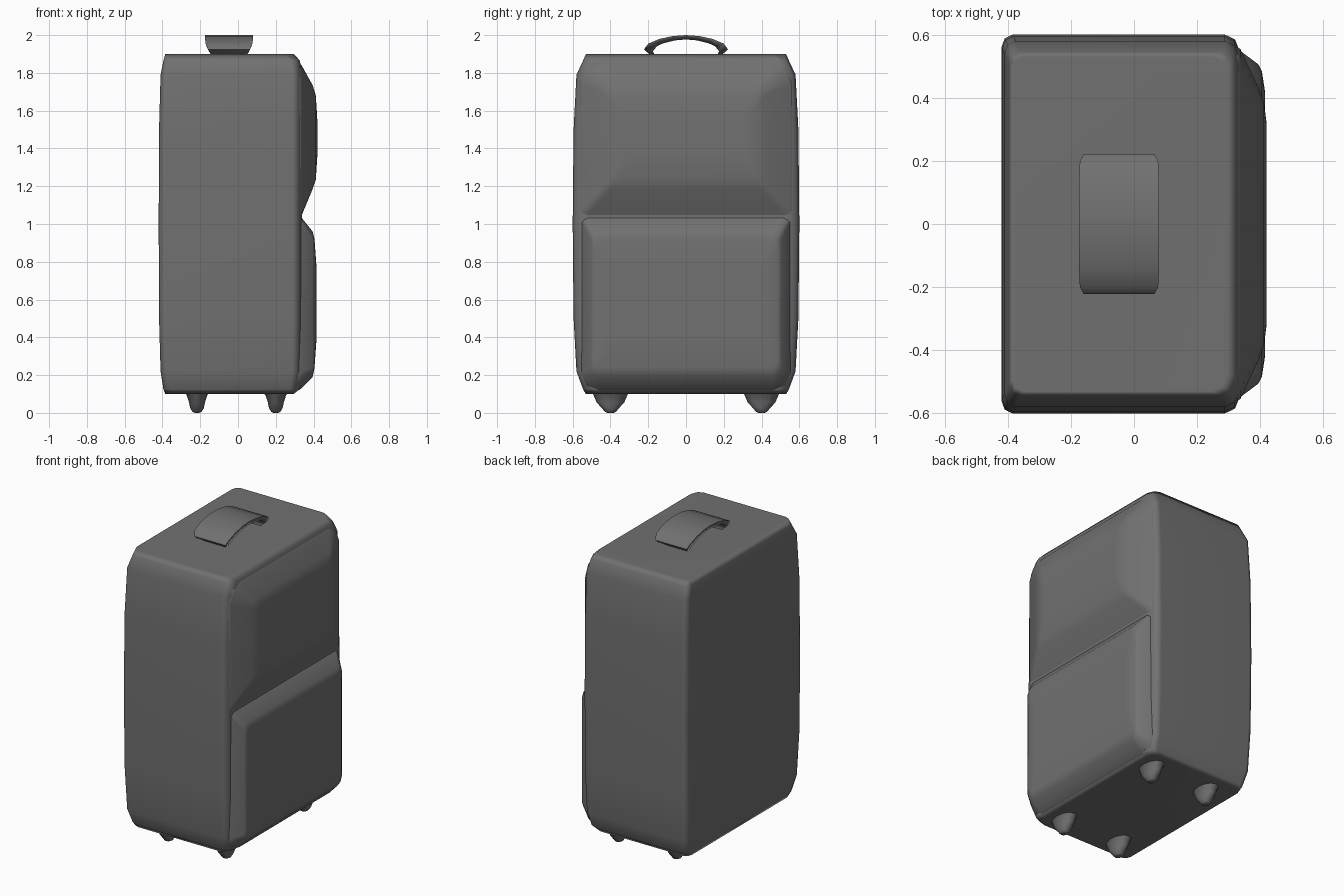
import bpy, bmesh, math

if "Cube" in bpy.data.objects:
    bpy.data.objects.remove(bpy.data.objects["Cube"])

# Dark grey fabric
fabric = bpy.data.materials.new("dark_grey")
fabric.diffuse_color = (0.165, 0.165, 0.165, 1)
fabric.use_nodes = True
fabric.node_tree.nodes["Principled BSDF"].inputs["Base Color"].default_value = fabric.diffuse_color


def loft(name, rings, angle=80):
    """Skin a list of equal-length closed rings, with end caps."""
    bm = bmesh.new()
    rows = [[bm.verts.new(p) for p in r] for r in rings]
    n = len(rows[0])
    for a, b in zip(rows, rows[1:]):
        for i in range(n):
            j = (i + 1) % n
            bm.faces.new((a[i], a[j], b[j], b[i]))
    bm.faces.new(rows[0][::-1])
    bm.faces.new(rows[-1])
    bmesh.ops.recalc_face_normals(bm, faces=bm.faces)
    me = bpy.data.meshes.new(name)
    bm.to_mesh(me)
    bm.free()
    me.materials.append(fabric)
    ob = bpy.data.objects.new(name, me)
    bpy.context.collection.objects.link(ob)
    bpy.ops.object.select_all(action='DESELECT')
    ob.select_set(True)
    bpy.context.view_layer.objects.active = ob
    bpy.ops.object.shade_smooth_by_angle(angle=math.radians(angle))
    # Large faces stay flat, narrow bevels carry the shading
    wn = ob.modifiers.new("weighted_normals", 'WEIGHTED_NORMAL')
    wn.keep_sharp = True
    return ob


# Main case: horizontal sections (z, half depth, back x, pocket-side x)
def case_ring(z, y, x0, x1):
    half = [(x0, y - 0.04), (x0 + 0.01, y - 0.012), (x0 + 0.035, y),
            (x1 - 0.05, y), (x1 - 0.018, y - 0.015), (x1, y - 0.06)]
    return [(a, b, z) for a, b in half] + [(a, -b, z) for a, b in half[::-1]]


case = [(0.10, 0.53, -0.385, 0.295), (0.125, 0.545, -0.395, 0.325),
        (0.22, 0.58, -0.41, 0.335), (0.50, 0.595, -0.418, 0.338),
        (1.00, 0.60, -0.42, 0.338), (1.50, 0.595, -0.418, 0.338),
        (1.79, 0.58, -0.41, 0.338), (1.865, 0.545, -0.395, 0.328),
        (1.90, 0.53, -0.385, 0.295)]
loft("suitcase_body", [case_ring(*c) for c in case])


# Bulging pockets: rounded rectangles
# (x, half width, bottom z, top z, bottom corner, top corner)
def pocket_ring(x, y, z0, z1, c0, c1):
    k0, k1 = c0 * 0.3, c1 * 0.3
    q = [(y, z1 - c1), (y - k1, z1 - k1), (y - c1, z1)]
    p = [(y - c0, z0), (y - k0, z0 + k0), (y, z0 + c0)]
    pts = q + [(-a, b) for a, b in q[::-1]]
    pts += [(-a, b) for a, b in p[::-1]] + p
    return [(x, a, b) for a, b in pts]


upper = [(0.325, 0.56, 1.035, 1.85, 0.03, 0.1),
         (0.337, 0.555, 1.045, 1.84, 0.03, 0.1),
         (0.395, 0.43, 1.185, 1.735, 0.03, 0.05),
         (0.412, 0.385, 1.235, 1.68, 0.03, 0.04),
         (0.42, 0.32, 1.36, 1.55, 0.03, 0.03)]
lower = [(0.31, 0.555, 0.115, 1.05, 0.09, 0.03),
         (0.335, 0.55, 0.128, 1.035, 0.09, 0.03),
         (0.395, 0.505, 0.19, 0.96, 0.05, 0.04),
         (0.405, 0.485, 0.24, 0.92, 0.04, 0.04),
         (0.415, 0.42, 0.38, 0.78, 0.03, 0.03)]
loft("upper_pocket", [pocket_ring(*p) for p in upper])
loft("lower_pocket", [pocket_ring(*p) for p in lower])

# Carry handle: broad arched strap (y, outer z, inner y, inner z, half width)
hx = -0.0475
side = [(0.19, 1.895, 0.165, 1.895, 0.095), (0.222, 1.925, 0.175, 1.915, 0.112),
        (0.20, 1.955, 0.155, 1.94, 0.124), (0.14, 1.98, 0.12, 1.957, 0.127),
        (0.07, 1.995, 0.06, 1.972, 0.127)]
arch = [(-a, b, -c, d, w) for a, b, c, d, w in side]
arch += [(0, 2.0, 0, 1.977, 0.127)] + side[::-1]
loft("carry_handle", [[(hx - w, y, z), (hx + w, y, z),
                       (hx + w - 0.005, yi, zi), (hx - w + 0.005, yi, zi)]
                      for y, z, yi, zi, w in arch])

# Stubby wheels: tapered oval sections (z, x radius, y radius)
foot = [(0.115, 0.075, 0.105), (0.095, 0.055, 0.09), (0.055, 0.042, 0.073),
        (0.025, 0.036, 0.045), (0.006, 0.024, 0.03), (0.0, 0.012, 0.016)]
for sx, cx in (("back", -0.217), ("pocket_side", 0.2)):
    for sy, cy in (("left", -0.4), ("right", 0.4)):
        loft(f"wheel_{sx}_{sy}",
             [[(cx + rx * math.cos(t * math.pi / 6),
                cy + ry * math.sin(t * math.pi / 6), z) for t in range(12)]
              for z, rx, ry in foot])
